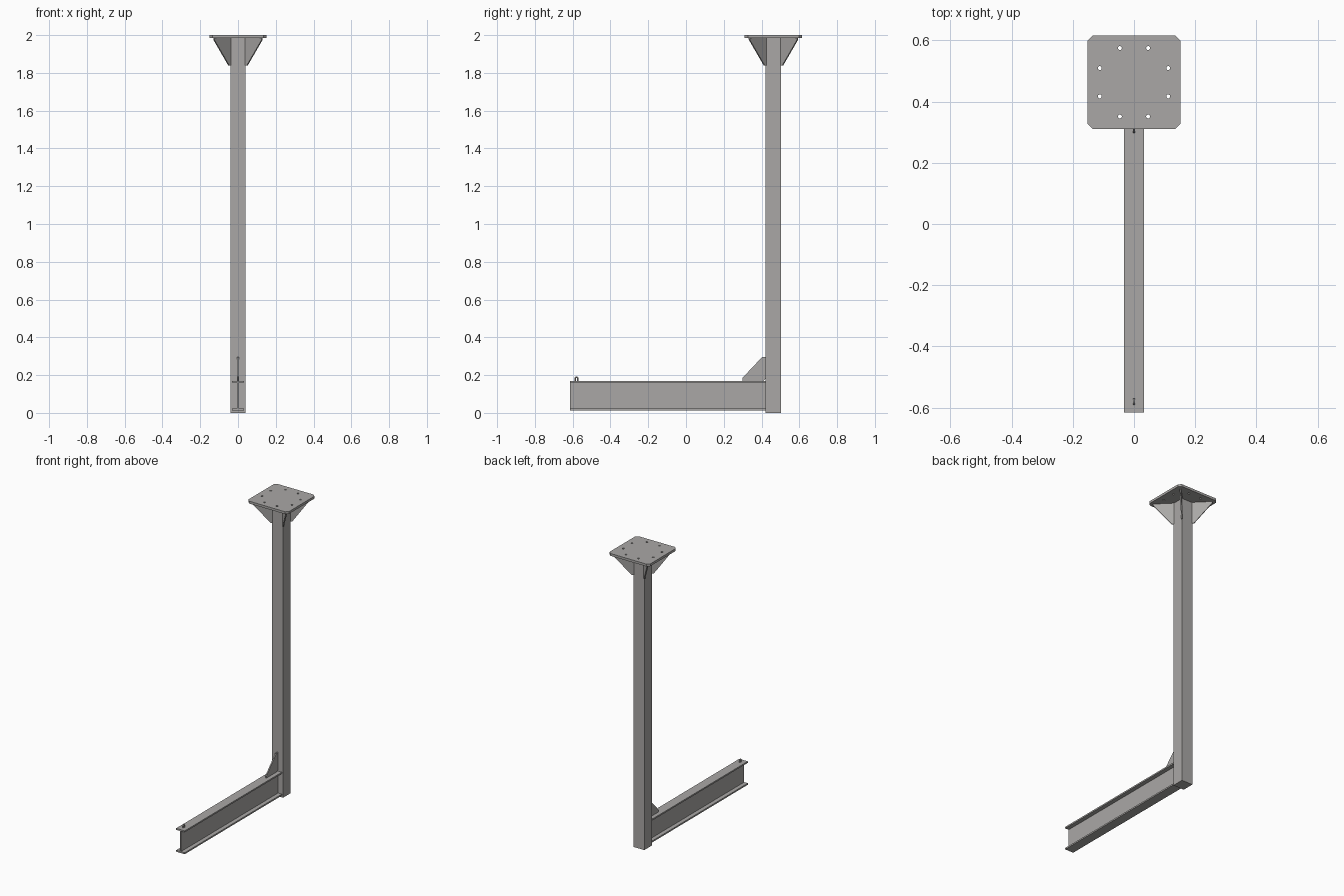
import bpy, bmesh, math
from mathutils import Matrix, Vector

cube = bpy.data.objects.get("Cube")
if cube:
    bpy.data.objects.remove(cube, do_unlink=True)

steel = bpy.data.materials.new("grey_steel")
steel.use_nodes = True
GREY = (0.40, 0.39, 0.38, 1)
steel.diffuse_color = GREY
steel.node_tree.nodes["Principled BSDF"].inputs["Base Color"].default_value = GREY

POST_Y = 0.463      # post and plate centre
POST = 0.041        # post half width
FRONT = -0.615      # free end of the beam
BEAM_TOP = 0.17
PLATE_Z = 1.984


def extrude(name, points, depth, matrix):
    """Prism from a 2D profile, extruded along local z and placed by matrix."""
    bm = bmesh.new()
    face = bm.faces.new([bm.verts.new((a, b, 0)) for a, b in points])
    moved = bmesh.ops.extrude_face_region(bm, geom=[face])["geom"]
    bmesh.ops.translate(bm, vec=(0, 0, depth),
                        verts=[v for v in moved if isinstance(v, bmesh.types.BMVert)])
    bmesh.ops.recalc_face_normals(bm, faces=bm.faces)
    bm.transform(matrix)
    mesh = bpy.data.meshes.new(name)
    bm.to_mesh(mesh)
    bm.free()
    mesh.materials.append(steel)
    obj = bpy.data.objects.new(name, mesh)
    bpy.context.collection.objects.link(obj)
    return obj


def frame(origin, u, v):
    """Matrix whose local x, y run along u, v."""
    u, v = Vector(u).normalized(), Vector(v).normalized()
    m = Matrix((u, v, u.cross(v))).transposed().to_4x4()
    m.translation = origin
    return m


# Square post
extrude("post", [(-POST, -POST), (POST, -POST), (POST, POST), (-POST, POST)],
        PLATE_Z, Matrix.Translation((0, POST_Y, 0)))

# I-beam, profile in x and z
W, T, B = 0.032, 0.004, 0.012
FL = 0.01
half = [(W, B), (W, B + FL), (T, B + FL), (T, BEAM_TOP - FL), (W, BEAM_TOP - FL), (W, BEAM_TOP)]
extrude("beam", half + [(-x, z) for x, z in reversed(half)],
        -(POST_Y - POST - FRONT), frame((0, FRONT, 0), (1, 0, 0), (0, 0, 1)))

# Mounting plate with chamfered corners
P, C = 0.152, 0.017
corner = [(P, P - C), (P - C, P)]
outline = []
for i in range(4):
    turn = Matrix.Rotation(i * math.pi / 2, 2)
    outline += [tuple(turn @ Vector(c)) for c in corner]
plate = extrude("mounting_plate", outline, 2 - PLATE_Z,
                Matrix.Translation((0, POST_Y, PLATE_Z)))

# Ring of bolt holes
bm = bmesh.new()
for i in range(8):
    a = math.radians(22.5 + 45 * i)
    at = Vector((0.121 * math.cos(a), POST_Y + 0.121 * math.sin(a), 2))
    bmesh.ops.create_cone(bm, cap_ends=True, segments=16, radius1=0.0065, radius2=0.0065,
                          depth=0.1, matrix=Matrix.Translation(at))
mesh = bpy.data.meshes.new("hole_cutter")
bm.to_mesh(mesh)
bm.free()
cutter = bpy.data.objects.new("hole_cutter", mesh)
bpy.context.collection.objects.link(cutter)
cutter.hide_render = True
cutter.hide_viewport = True
cutter.display_type = 'WIRE'
holes = plate.modifiers.new("bolt_holes", 'BOOLEAN')
holes.operation = 'DIFFERENCE'
holes.solver = 'EXACT'
holes.object = cutter

# Diagonal gussets from the post corners to the plate corners
THICK = 0.008
R0, R1 = POST * math.sqrt(2) - 0.003, 0.128 * math.sqrt(2)
shape = [(R0, 0), (R1, 0), (R1, -0.008), (R0 + 0.013, -0.146), (R0, -0.146)]
for sx, sy, side in ((1, -1, "front_left"), (-1, -1, "front_right"),
                     (1, 1, "back_left"), (-1, 1, "back_right")):
    m = frame((0, POST_Y, PLATE_Z), (sx, sy, 0), (0, 0, 1))
    extrude("plate_gusset_" + side, shape, THICK, m @ Matrix.Translation((0, 0, -THICK / 2)))

# Gusset between beam and post, with the inner corner clipped
shape = [(0.012, 0), (0.124, 0), (0.124, 0.014), (0.018, 0.127), (0, 0.127), (0, 0.012)]
extrude("beam_gusset", shape, THICK,
        frame((THICK / 2, POST_Y - POST, BEAM_TOP), (0, -1, 0), (0, 0, 1))
        @ Matrix.Translation((0, 0, 0)))

# Small bent rod loop near the free end of the beam
curve = bpy.data.curves.new("end_loop", 'CURVE')
curve.dimensions = '3D'
curve.bevel_depth = 0.004
curve.bevel_resolution = 2
path = [(-0.007, -0.002)] + [(-0.007 * math.cos(math.pi * i / 8), 0.012 + 0.007 * math.sin(math.pi * i / 8))
                             for i in range(9)] + [(0.007, -0.002)]
line = curve.splines.new('POLY')
line.points.add(len(path) - 1)
for p, (y, z) in zip(line.points, path):
    p.co = (0, -0.58 + y, BEAM_TOP + z, 1)
curve.materials.append(steel)
loop = bpy.data.objects.new("end_loop", curve)
bpy.context.collection.objects.link(loop)
